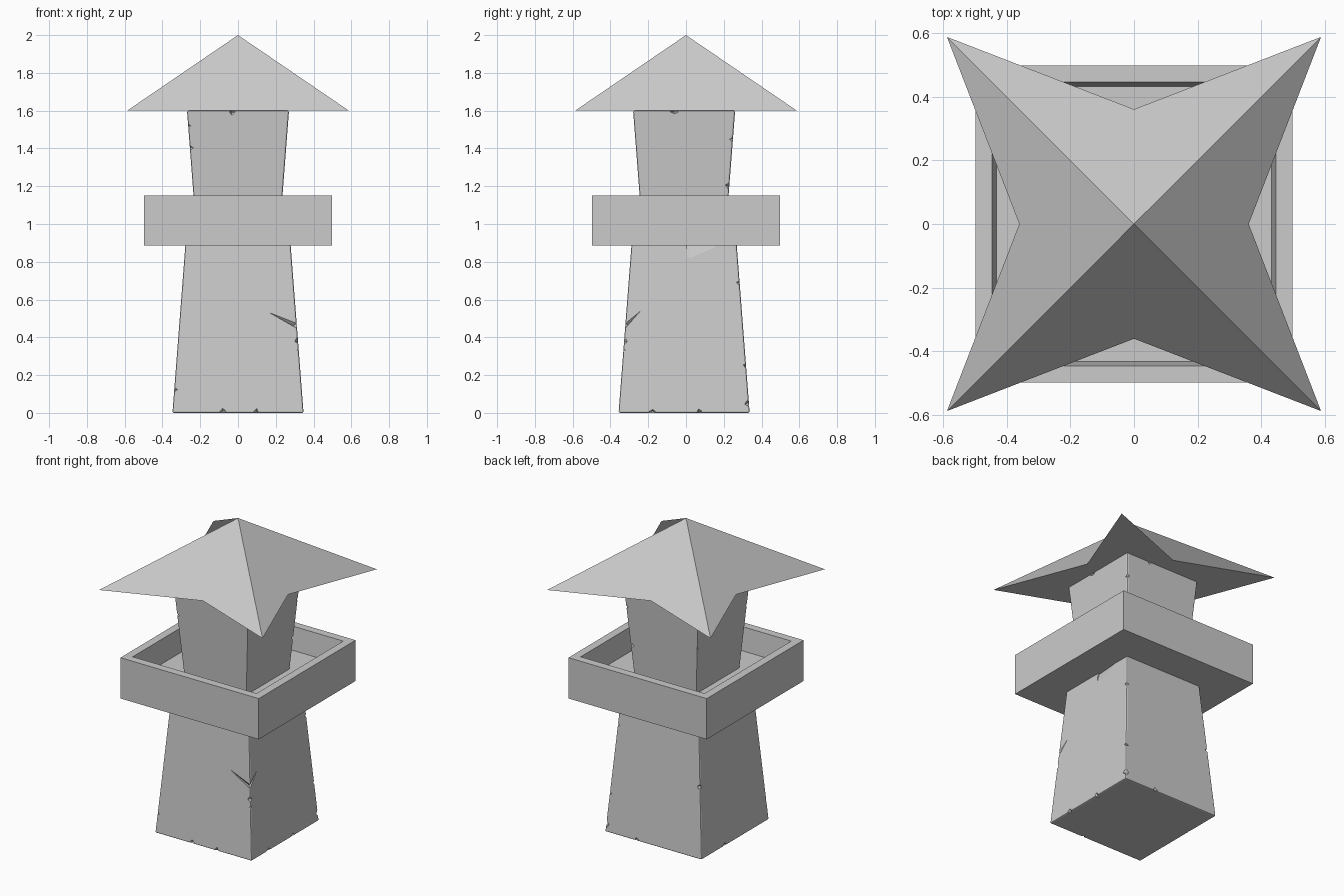
import bpy, bmesh, random
from mathutils import Vector

if "Cube" in bpy.data.objects:
    bpy.data.objects.remove(bpy.data.objects["Cube"])

random.seed(4)
OY = -0.01  # stone shaft sits slightly toward the front


def make_object(name, bm):
    bmesh.ops.recalc_face_normals(bm, faces=bm.faces)
    me = bpy.data.meshes.new(name)
    bm.to_mesh(me)
    bm.free()
    ob = bpy.data.objects.new(name, me)
    bpy.context.collection.objects.link(ob)
    return ob


def square(bm, half, z, oy=0):
    return [bm.verts.new((x * half, y * half + oy, z))
            for x, y in ((-1, -1), (1, -1), (1, 1), (-1, 1))]


def loft(name, rings, oy=0):
    """Closed solid through a list of (half width, z) square rings."""
    bm = bmesh.new()
    loops = [square(bm, h, z, oy) for h, z in rings]
    for a, b in zip(loops, loops[1:]):
        for i in range(4):
            j = (i + 1) % 4
            bm.faces.new((a[i], a[j], b[j], b[i]))
    bm.faces.new(loops[0])
    bm.faces.new(loops[-1])
    return make_object(name, bm)


def apply_all(ob):
    bpy.context.view_layer.objects.active = ob
    for m in list(ob.modifiers):
        bpy.ops.object.modifier_apply(modifier=m.name)


def bevel(ob):
    m = ob.modifiers.new("worn_edges", 'BEVEL')
    m.width, m.segments = 0.008, 2
    apply_all(ob)


def carve(ob, points):
    """Cut the convex hull of some points out of a block."""
    bm = bmesh.new()
    vs = [bm.verts.new(p) for p in points]
    res = bmesh.ops.convex_hull(bm, input=vs)
    loose = [v for v in bm.verts if not v.link_faces]
    bmesh.ops.delete(bm, geom=loose, context='VERTS')
    cutter = make_object("chip_cutter", bm)
    m = ob.modifiers.new("chip", 'BOOLEAN')
    m.operation, m.solver, m.object = 'DIFFERENCE', 'EXACT', cutter
    apply_all(ob)
    bpy.data.objects.remove(cutter)


def chip(ob, pos, size):
    """Small irregular nick centred on an edge."""
    p = Vector(pos)
    pts = []
    for axis in range(3):
        for s in (-1, 1):
            d = Vector([random.uniform(-0.3, 0.3) for _ in range(3)])
            d[axis] += s * random.uniform(0.7, 1.2)
            pts.append(p + d * size)
    carve(ob, pts)


# Lower shaft, tapering inward
lower = loft("lower_tower", [(0.347, 0), (0.27, 1.0)], OY)
bevel(lower)

# Upper shaft, flaring outward
upper = loft("upper_tower", [(0.223, 0.99), (0.27, 1.6)], OY)
bevel(upper)

# Large gashes: two on the front right corner, one under the balcony
corner = [(0.345, -0.355, 0.50), (0.345, -0.355, 0.44), (0.285, -0.295, 0.455)]
carve(lower, corner + [(0.15, -0.318, 0.54)])
carve(lower, corner + [(0.309, -0.235, 0.55)])
carve(lower, [(0.32, 0, 0.93), (0.32, 0.22, 0.92), (0.30, 0.04, 0.76),
              (0.30, 0, 0.765), (0.25, 0.005, 0.95), (0.27, 0.2, 0.93)])

# Nicks down the vertical edges: sign x, sign y, height, size
for sx, sy, z, s in ((1, -1, 0.38, .022), (1, -1, 0.33, .014), (1, 1, 0.69, .016),
                     (1, 1, 0.25, .016), (1, 1, 0.05, .024), (-1, -1, 0.68, .012),
                     (-1, 1, 0.45, .018), (-1, -1, 0.12, .014)):
    h = 0.347 - 0.077 * z
    chip(lower, (sx * h, sy * h + OY, z), s)
for sx, sy, z, s in ((-1, -1, 1.4, .018), (1, 1, 1.45, .016), (1, 1, 1.2, .026),
                     (-1, 1, 1.3, .014), (-1, -1, 1.52, .012)):
    h = 0.223 + 0.077 * (z - 0.99)
    chip(upper, (sx * h, sy * h + OY, z), s)

# Nicks along the base and top rims
for x, y in ((0.347, -0.18), (0.347, 0.07), (-0.08, -0.357), (0.1, -0.357),
             (0.12, 0.337), (-0.347, 0.1)):
    chip(lower, (x, y, 0.005), 0.018)
for x, y in ((0.27, -0.06), (-0.03, -0.28), (-0.27, 0.08), (0.1, 0.26)):
    chip(upper, (x, y, 1.595), 0.018)

# Balcony tray with a recessed floor
loft("balcony", [(0.497, 0.885), (0.497, 1.15), (0.445, 1.15), (0.432, 1.0)])

# Star-shaped roof: four quads meeting at the apex, edges pulled inward
bm = bmesh.new()
C, M, Z = 0.587, 0.36, 1.6
corners = square(bm, C, Z)
mids = [bm.verts.new(p) for p in ((0, -M, Z), (M, 0, Z), (0, M, Z), (-M, 0, Z))]
apex = bm.verts.new((0, 0, 2))
rim = []
for i in range(4):
    rim += [corners[i], mids[i]]
    bm.faces.new((apex, corners[i], mids[i], corners[(i + 1) % 4]))
bm.faces.new(rim[::-1])
make_object("roof", bm)
